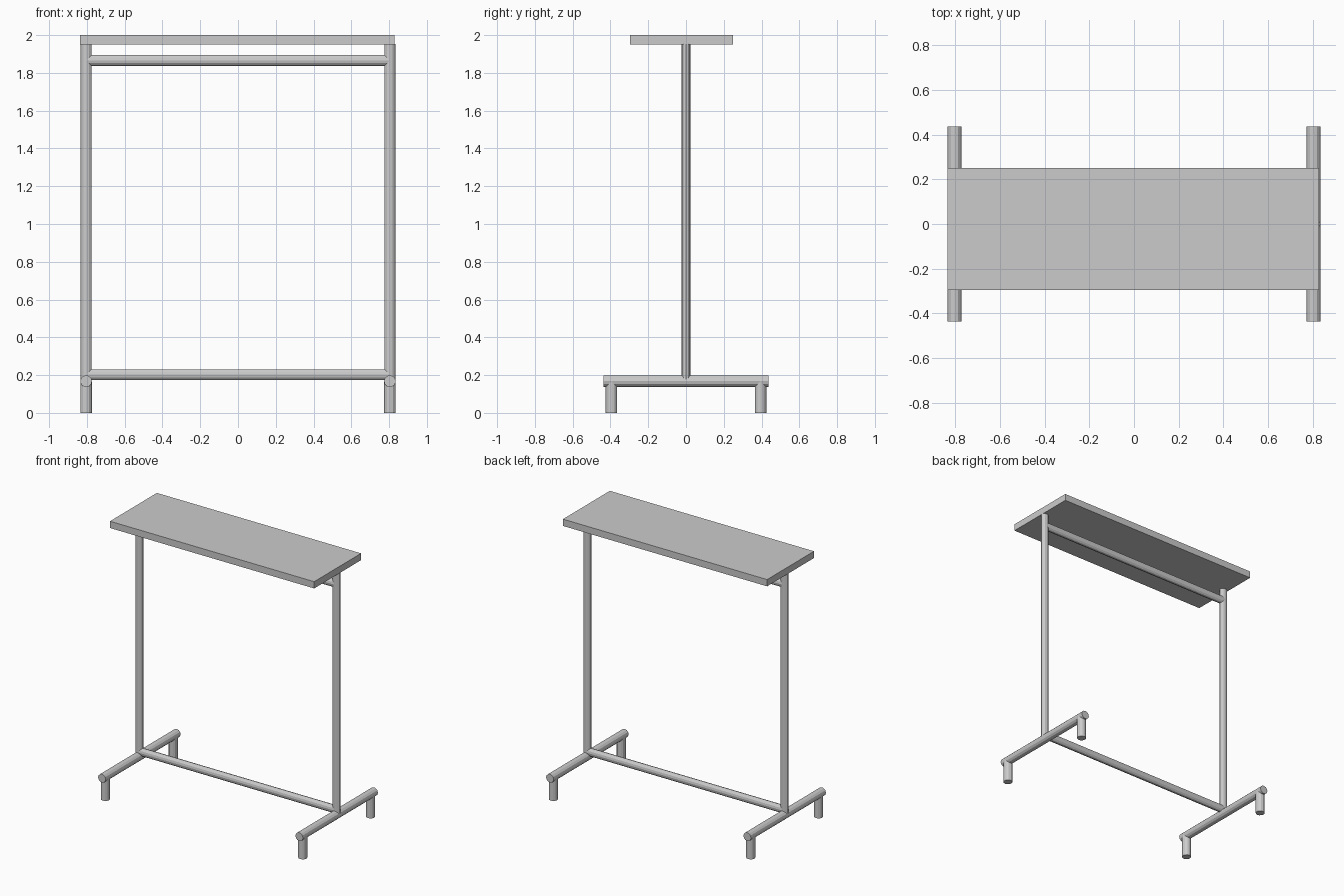
import bpy
from mathutils import Vector

if "Cube" in bpy.data.objects:
    bpy.data.objects.remove(bpy.data.objects["Cube"])


def tube(name, start, end, ru, rv, sides=12):
    """Faceted oval tube between two points; ru and rv are its local x and y radii."""
    a, b = Vector(start), Vector(end)
    d = b - a
    bpy.ops.mesh.primitive_cylinder_add(vertices=sides, radius=1, depth=d.length,
                                        location=(a + b) / 2)
    ob = bpy.context.object
    ob.name = name
    ob.scale = (ru, rv, 1)
    bpy.ops.object.transform_apply(location=False, rotation=False, scale=True)
    # Explicit turns keep the oval section aligned with the world axes
    if abs(d.x) > 0.001:
        ob.rotation_euler = (0, 1.570796, 0)
    elif abs(d.y) > 0.001:
        ob.rotation_euler = (1.570796, 0, 0)
    return ob


X = 0.804      # side frame position
R = 0.031      # base tube radius

# Flat shelf board on top
bpy.ops.mesh.primitive_cube_add(size=1, location=(-0.004, -0.023, 1.975))
shelf = bpy.context.object
shelf.name = "top_shelf"
shelf.scale = (1.664, 0.546, 0.05)

# Side frames: post, foot rail and two short legs
for s, side in ((-1, "left"), (1, "right")):
    x = s * X
    tube(side + "_post", (x, 0, 0.17), (x, 0, 1.952), 0.029, 0.023)
    tube(side + "_foot_rail", (x, -0.436, 0.168), (x, 0.436, 0.168), R, R)
    for t, end in ((-1, "front"), (1, "back")):
        tube(f"{side}_{end}_leg", (x, t * 0.395, 0), (x, t * 0.395, 0.168), R, R)

# Lower brace and upper hanging bar
tube("lower_brace", (-X, 0, 0.202), (X, 0, 0.202), 0.029, 0.023)
tube("hanging_bar", (-X, 0, 1.866), (X, 0, 1.866), 0.029, 0.023)
